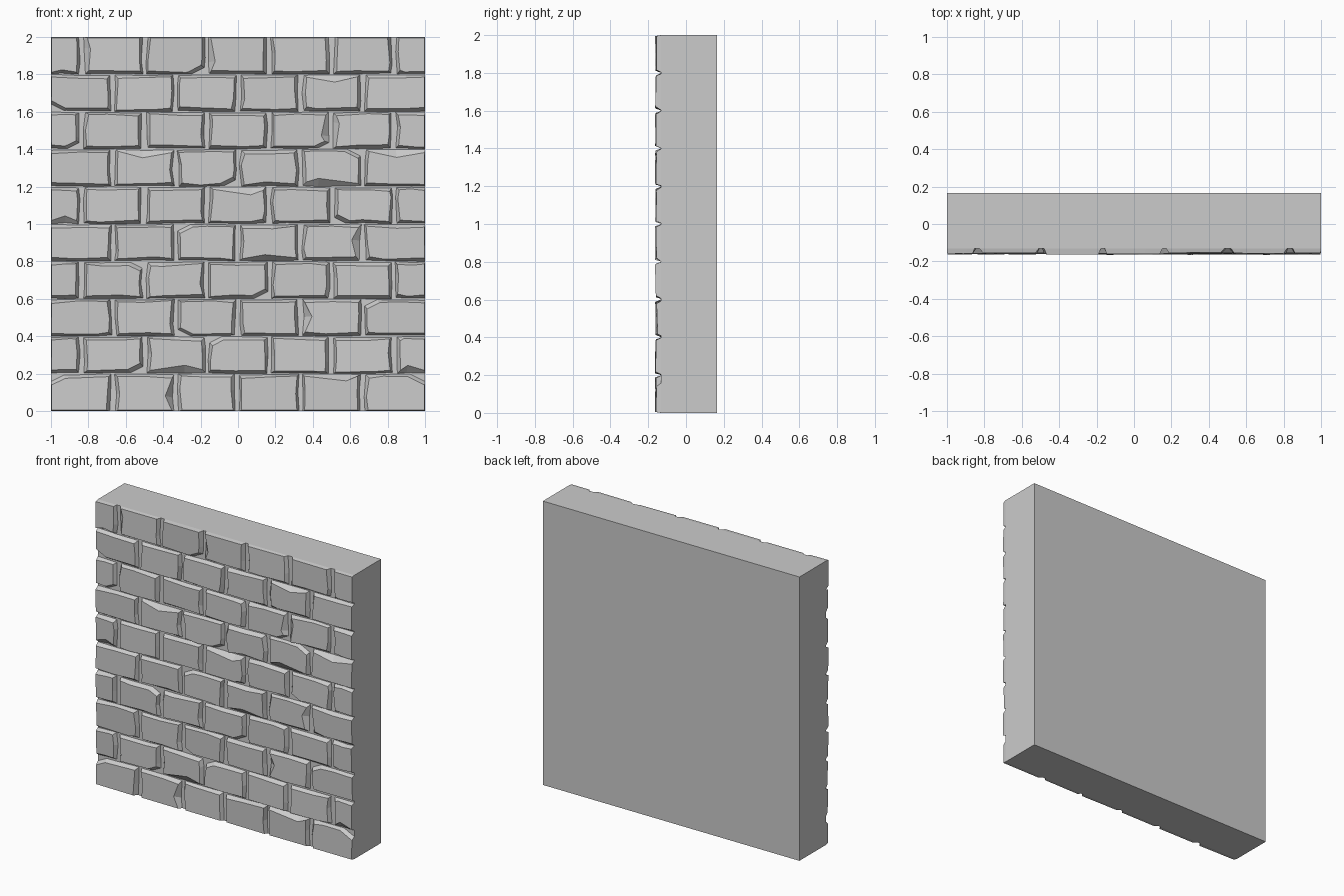
import bpy, bmesh, random
from mathutils import Vector

random.seed(7)
cube = bpy.data.objects.get("Cube")
if cube:
    bpy.data.objects.remove(cube, do_unlink=True)

stone = bpy.data.materials.new("stone_grey")
stone.use_nodes = True
GREY = (0.6, 0.6, 0.6, 1)
stone.diffuse_color = GREY
stone.node_tree.nodes["Principled BSDF"].inputs["Base Color"].default_value = GREY

BACK, MORTAR, FACE = 0.165, -0.132, -0.158
ROWS, ROW_H = 10, 0.2


def make_object(name, bm):
    bmesh.ops.recalc_face_normals(bm, faces=bm.faces)
    mesh = bpy.data.meshes.new(name)
    bm.to_mesh(mesh)
    bm.free()
    mesh.materials.append(stone)
    obj = bpy.data.objects.new(name, mesh)
    bpy.context.collection.objects.link(obj)
    return obj


def jitter(amount):
    return random.uniform(-amount, amount)


def chip(bm, point, normal):
    """Slice off a broken corner and close the cut."""
    geom = bm.verts[:] + bm.edges[:] + bm.faces[:]
    cut = bmesh.ops.bisect_plane(bm, geom=geom, plane_co=point, plane_no=normal,
                                 clear_outer=True)["geom_cut"]
    edges = [e for e in cut if isinstance(e, bmesh.types.BMEdge)]
    if edges:
        bmesh.ops.holes_fill(bm, edges=edges)


def make_brick(name, x0, x1, z0, z1, broken, notch):
    """Tapered block with an uneven eight-point outline and a tilted flat face."""
    cx, cz = (x0 + x1) / 2, (z0 + z1) / 2
    tilt_x, tilt_z = jitter(0.025), jitter(0.04)
    depth = FACE + jitter(0.003)
    outline = [(-1, -1), (jitter(0.6), -1), (1, -1), (1, jitter(0.5)),
               (1, 1), (jitter(0.6), 1), (-1, 1), (-1, jitter(0.5))]
    bm = bmesh.new()
    base, front = [], []
    for i, (u, v) in enumerate(outline):
        # Wall borders stay straight; inner edges wander
        xb = cx + u * (x1 - x0) / 2
        zb = cz + v * (z1 - z0) / 2
        side_border, end_border = abs(xb) > 0.99, zb < 0.005 or zb > 1.995
        bx = xb if side_border else xb - 0.013 * u + jitter(0.007)
        bz = zb if end_border else zb - 0.004 * v + jitter(0.004)
        inset_x = 0.003 if side_border else 0.014
        inset_z = 0.005 if end_border else 0.014
        fx = bx - u * inset_x + (0 if side_border else jitter(0.005))
        fz = bz - v * inset_z + (0 if end_border else jitter(0.006))
        if i == notch:
            if abs(v) == 1 and not end_border:
                fz -= v * 0.025
            elif abs(u) == 1 and not side_border:
                fx -= u * 0.025
        fy = max(depth + tilt_x * (fx - cx) + tilt_z * (fz - cz), -0.165)
        base.append(bm.verts.new((bx, MORTAR, bz)))
        front.append(bm.verts.new((fx, fy, fz)))
    bm.faces.new(base)
    bm.faces.new(front)
    for i in range(8):
        j = (i + 1) % 8
        bm.faces.new((base[i], base[j], front[j], front[i]))
    if broken:
        sx, sz = broken
        corner = Vector((cx + sx * ((x1 - x0) / 2 - 0.09), FACE,
                         cz + sz * (ROW_H / 2 - 0.018)))
        chip(bm, corner, Vector((0.5 * sx, -0.8, 1.0 * sz)).normalized())
    return make_object(name, bm)


# Backing slab, which also forms the mortar
bm = bmesh.new()
bmesh.ops.create_cube(bm, size=1)
for v in bm.verts:
    v.co = (v.co.x * 2, BACK if v.co.y > 0 else MORTAR, v.co.z * 2 + 1)
make_object("wall_slab", bm)

# Broken corners: (row, brick) -> (side, up or down)
BROKEN = {
    (8, 0): (-1, -1), (7, 0): (1, -1), (7, 4): (1, -1), (6, 2): (1, -1),
    (6, 4): (1, 1), (5, 5): (-1, -1), (4, 2): (-1, 1), (3, 1): (1, 1),
    (3, 3): (1, -1), (2, 2): (-1, -1), (2, 5): (-1, 1), (1, 1): (1, -1),
    (1, 3): (-1, 1), (0, 5): (1, 1), (0, 0): (-1, 1), (9, 2): (1, -1),
}

# Brick courses in running bond
for row in range(ROWS):
    shift = 0 if row % 2 == 0 else 1 / 6
    joints = [-1 + shift + k / 3 for k in range(7)]
    joints = [-1] + [x for x in joints if -0.99 < x < 0.99] + [1]
    for k, (a, b) in enumerate(zip(joints, joints[1:])):
        notch = random.choice([1, 3, 5, 7]) if random.random() < 0.3 else -1
        make_brick(f"brick_row_{row + 1}_{k + 1}", a, b, row * ROW_H,
                   (row + 1) * ROW_H, BROKEN.get((row, k)), notch)
